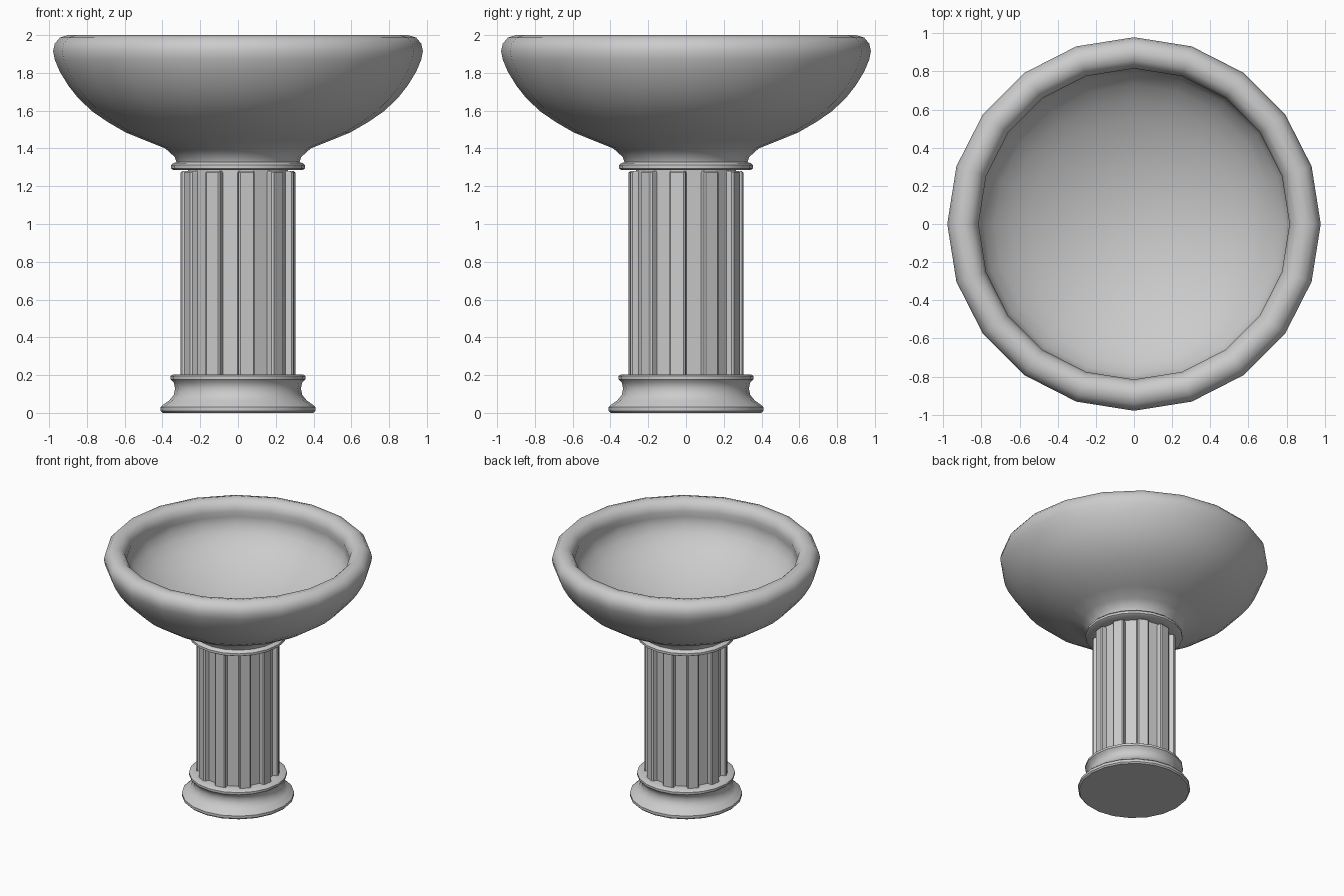
import bpy, bmesh
from math import sin, cos, radians, tau

if "Cube" in bpy.data.objects:
    bpy.data.objects.remove(bpy.data.objects["Cube"])

SIDES = 20


def finish(name, bm, angle):
    bmesh.ops.recalc_face_normals(bm, faces=bm.faces[:])
    me = bpy.data.meshes.new(name)
    bm.to_mesh(me)
    bm.free()
    ob = bpy.data.objects.new(name, me)
    bpy.context.collection.objects.link(ob)
    bpy.ops.object.select_all(action='DESELECT')
    ob.select_set(True)
    bpy.context.view_layer.objects.active = ob
    bpy.ops.object.shade_smooth_by_angle(angle=radians(angle))
    return ob


def lathe(name, profile, angle=40):
    """Revolve (radius, z) points; radius 0 at an end closes to the axis."""
    bm = bmesh.new()
    rings = []
    for r, z in profile:
        if r == 0:
            rings.append([bm.verts.new((0, 0, z))] * SIDES)
        else:
            rings.append([bm.verts.new((r * cos(tau * i / SIDES), r * sin(tau * i / SIDES), z))
                          for i in range(SIDES)])
    for a, b in zip(rings, rings[1:]):
        for i in range(SIDES):
            j = (i + 1) % SIDES
            bm.faces.new(list(dict.fromkeys((a[i], a[j], b[j], b[i]))))
    return finish(name, bm, angle)


# Moulded foot with a flat collar under the column
lathe("base", [(0, 0), (0.40, 0), (0.41, 0.01), (0.41, 0.03), (0.398, 0.042),
               (0.365, 0.065), (0.34, 0.095), (0.333, 0.13), (0.34, 0.16),
               (0.358, 0.178), (0.358, 0.195), (0.345, 0.203), (0.26, 0.203)])

# Column core
lathe("column_core", [(0.265, 0.2), (0.265, 1.287)], 10)

# Raised ribs on every second side of the column, bevelled at edges and top
bm = bmesh.new()
R, D, BEV = 0.276, 0.03, 0.009
for k in range(1, SIDES, 2):
    a0, a1 = tau * k / SIDES, tau * (k + 1) / SIDES
    mid = (a0 + a1) / 2
    half = R * sin((a1 - a0) / 2)
    back = 0.265 * cos((a1 - a0) / 2)
    front = R * cos((a1 - a0) / 2) + D

    def ring(f, h, z):
        section = [(back, -h), (f - BEV, -h), (f, BEV - h),
                   (f, h - BEV), (f - BEV, h), (back, h)]
        return [bm.verts.new((n * cos(mid) - t * sin(mid),
                              n * sin(mid) + t * cos(mid), z)) for n, t in section]

    rings = [ring(front, half, 0.2), ring(front, half, 1.272),
             ring(front - BEV, half - BEV / 2, 1.281)]
    bm.faces.new(rings[2])
    for a, b in zip(rings, rings[1:]):
        for i in range(5):
            bm.faces.new((a[i], a[i + 1], b[i + 1], b[i]))
finish("column_ribs", bm, 20)

# Thin ring at the top of the column
lathe("neck_ring", [(0.26, 1.286), (0.342, 1.286), (0.355, 1.294), (0.355, 1.312),
                    (0.345, 1.322), (0.325, 1.328)])

# Hollow bowl: the rolled rim overhangs the inside slightly
lathe("bowl", [(0.325, 1.325), (0.335, 1.355), (0.385, 1.40), (0.49, 1.442), (0.595, 1.485),
               (0.69, 1.54), (0.77, 1.595), (0.845, 1.665), (0.90, 1.735), (0.945, 1.81),
               (0.97, 1.87), (0.979, 1.915), (0.97, 1.955), (0.943, 1.987), (0.90, 2.0),
               (0.858, 1.99), (0.828, 1.96), (0.815, 1.915), (0.822, 1.87), (0.82, 1.82),
               (0.79, 1.755), (0.73, 1.69), (0.65, 1.63), (0.55, 1.575), (0.43, 1.525),
               (0.30, 1.485), (0.15, 1.46), (0, 1.45)], 60)
